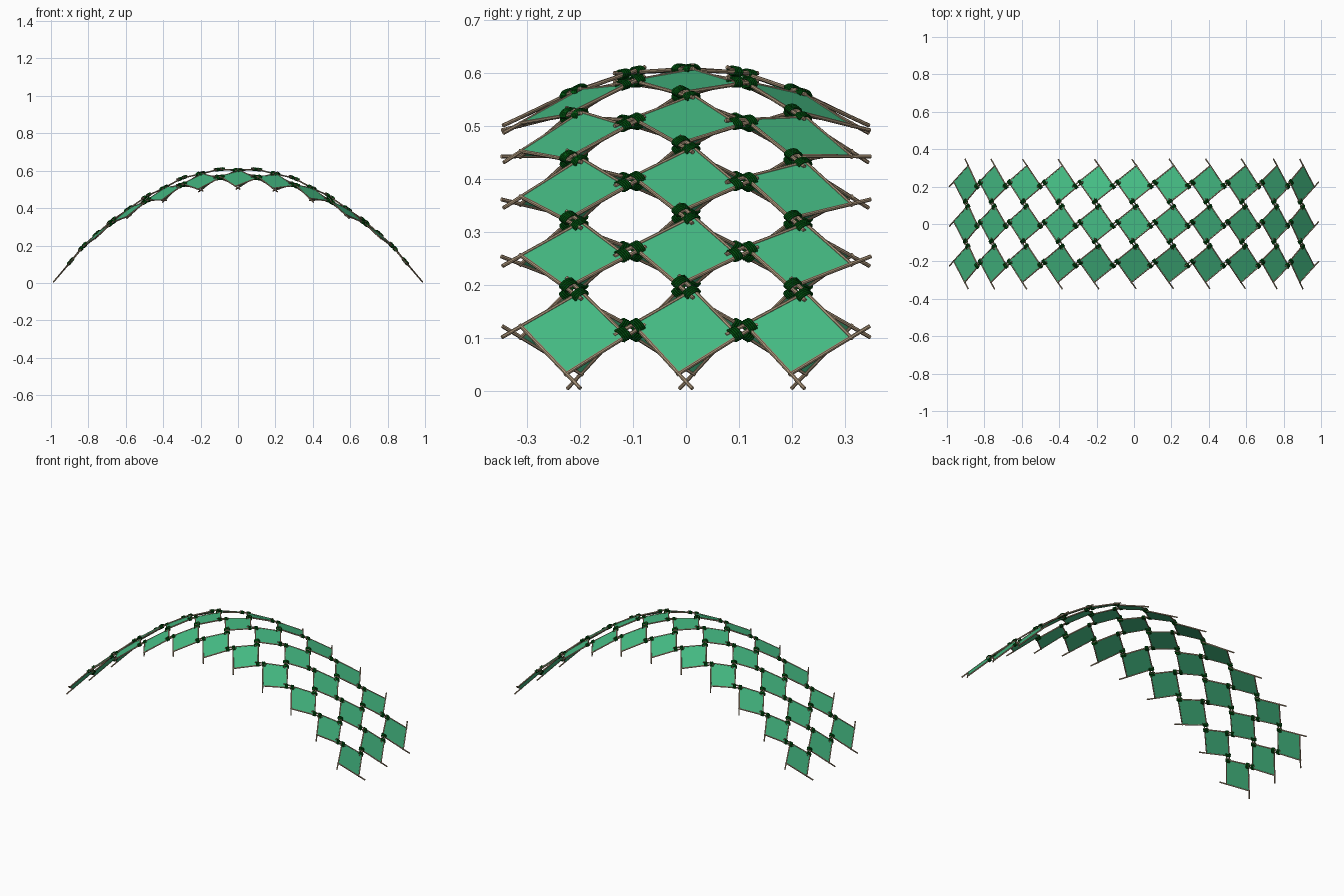
import bpy, bmesh, math
from mathutils import Vector, Matrix

if "Cube" in bpy.data.objects:
    bpy.data.objects.remove(bpy.data.objects["Cube"])

# arch profile sampled at half-panel steps (x, z), mirrored about x = 0
PROFILE = [(0, .612), (.1, .607), (.2, .593), (.3, .56), (.395, .515), (.49, .463), (.585, .40),
           (.675, .333), (.755, .265), (.83, .195), (.895, .115), (.968, .027), (1.05, -.062)]
ROD_R, EXTEND, TWIST, SIZE = 0.0038, 0.045, math.radians(8), 0.95


def shell(u, v):
    """Point of the domed arch: u counts half panels along x, v across y."""
    a = abs(u)
    i = min(int(a), 11)
    t = a - i
    (x0, z0), (x1, z1) = PROFILE[i], PROFILE[i + 1]
    x, z, y = x0 + (x1 - x0) * t, z0 + (z1 - z0) * t, v * 0.106
    z -= 0.115 * (z / 0.61) ** 2 * (y / 0.345) ** 2
    return Vector((math.copysign(x, u), y, z))


def frame(along, up, pos):
    """Matrix with local z along a direction and local y close to the normal."""
    d = along.normalized()
    side = up.cross(d).normalized()
    n = d.cross(side)
    m = Matrix((side, n, d)).transposed().to_4x4()
    m.translation = pos
    return m


def normal(u, v):
    e = 0.3
    return (shell(u + e, v) - shell(u - e, v)).cross(shell(u, v + e) - shell(u, v - e)).normalized()


def add_rod(bm, a, b, up):
    bmesh.ops.create_cone(bm, cap_ends=True, segments=8, radius1=ROD_R, radius2=ROD_R,
                          depth=(b - a).length, matrix=frame(b - a, up, (a + b) / 2))


def add_panel(bm, pts, n, thick=0.003):
    lo = [bm.verts.new(p - n * thick / 2) for p in pts]
    hi = [bm.verts.new(p + n * thick / 2) for p in pts]
    bm.faces.new(hi)
    bm.faces.new(lo[::-1])
    for k in range(4):
        j = (k + 1) % 4
        bm.faces.new((lo[k], lo[j], hi[j], hi[k]))


def add_ring(bm, m, half_w, half_h, r, offset):
    """One turn of cord: an oval ring around both rods."""
    nu, nv, rows = 14, 6, []
    for i in range(nu):
        a = 2 * math.pi * i / nu
        c, s = math.cos(a), math.sin(a)
        rows.append([bm.verts.new(m @ Vector((c * (half_w + r * math.cos(b)), s * (half_h + r * math.cos(b)),
                                              offset + r * math.sin(b))))
                     for b in (2 * math.pi * j / nv for j in range(nv))])
    for i in range(nu):
        p, q = rows[i], rows[(i + 1) % nu]
        for j in range(nv):
            k = (j + 1) % nv
            bm.faces.new((p[j], q[j], q[k], p[k]))


def finish(bm, name, color, smooth=False):
    bmesh.ops.recalc_face_normals(bm, faces=bm.faces)
    me = bpy.data.meshes.new(name)
    bm.to_mesh(me)
    bm.free()
    ob = bpy.data.objects.new(name, me)
    bpy.context.collection.objects.link(ob)
    mat = bpy.data.materials.new(name + "_material")
    mat.diffuse_color = (*color, 1)
    mat.use_nodes = True
    mat.node_tree.nodes["Principled BSDF"].inputs["Base Color"].default_value = mat.diffuse_color
    me.materials.append(mat)
    if smooth:
        bpy.context.view_layer.objects.active = ob
        ob.select_set(True)
        bpy.ops.object.shade_smooth_by_angle()
        ob.select_set(False)


panels, rods, cords = bmesh.new(), bmesh.new(), bmesh.new()

# twisted diamond panels, each framed by four rods that run past one corner
for i in range(-5, 6):
    for j in (-1, 0, 1):
        u, v = 2 * i, 2 * j
        n = normal(u, v)
        pts = [shell(u + SIZE * math.cos(k * math.pi / 2 - TWIST),
                     v + SIZE * math.sin(k * math.pi / 2 - TWIST)) for k in range(4)]
        add_panel(panels, pts, n)
        for k in range(4):
            a, b = pts[k], pts[(k + 1) % 4]
            d = (b - a).normalized()
            add_rod(rods, a - d * 0.004, b + d * EXTEND, n)

# cord lashings where the rods of neighbouring panels lie side by side
nodes = [(2 * i + 1, 2 * j, .8, .6) for i in range(-5, 5) for j in (-1, 0, 1)]
nodes += [(2 * i, 2 * j + 1, -.6, .8) for i in range(-5, 6) for j in (-1, 0)]
for u, v, du, dv in nodes:
    along = shell(u + du * .5, v + dv * .5) - shell(u - du * .5, v - dv * .5)
    m = frame(along, normal(u, v), shell(u, v))
    for side in (-1, 1):
        for t in (.010, .0145, .019, .0235):
            add_ring(cords, m, 0.0145, 0.0075, 0.0024, side * t)

finish(panels, "panels", (.06, .5, .23))
finish(rods, "bamboo_rods", (.42, .31, .2), True)
finish(cords, "cord_lashings", (.0, .09, .005), True)
